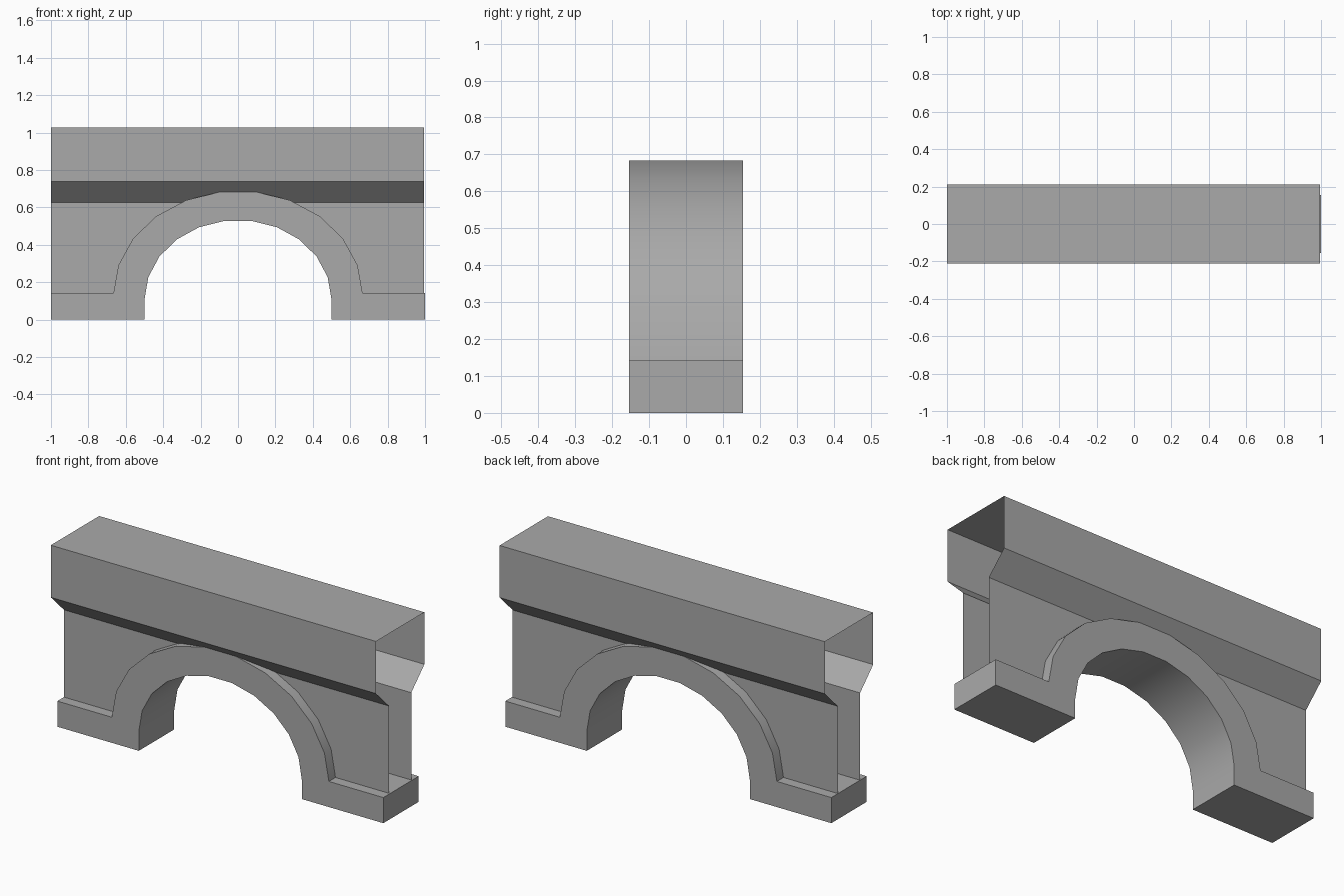
import bpy, bmesh, math

cube = bpy.data.objects.get("Cube")
if cube:
    bpy.data.objects.remove(cube)

stone = bpy.data.materials.new("grey_stone")
stone.use_nodes = True
GREY = (0.4, 0.4, 0.4, 1)
stone.diffuse_color = GREY
stone.node_tree.nodes["Principled BSDF"].inputs["Base Color"].default_value = GREY

SEGMENTS = 11
ARCH_Y = 0.155      # half depth of arch and footings
WALL_Y = 0.097      # half depth of the recessed walls
PARAPET_Y = 0.212
FOOT_TOP = 0.142
WALL_TOP, PARAPET_LOW, PARAPET_TOP = 0.626, 0.739, 1.028
LEFT, RIGHT = -1.0, 0.995   # ends of walls and parapet


def arc(half_width, rise, base):
    """Half ellipse from left to right as (x, z) points."""
    steps = [math.pi * i / SEGMENTS for i in range(SEGMENTS + 1)]
    return [(-half_width * math.cos(a), base + rise * math.sin(a)) for a in steps]


def finish(bm, name):
    mesh = bpy.data.meshes.new(name)
    bm.to_mesh(mesh)
    bm.free()
    mesh.materials.append(stone)
    obj = bpy.data.objects.new(name, mesh)
    bpy.context.collection.objects.link(obj)
    return obj


def panel(bm, outline, y):
    return bm.faces.new([bm.verts.new((x, y, z)) for x, z in outline])


# Arch ring with its two footings: one closed extruded outline
inner = arc(0.5, 0.426, 0.107)
outer = arc(0.666, 0.553, 0.136)
outer[0], outer[-1] = (-0.666, FOOT_TOP), (0.666, FOOT_TOP)
outline = ([(-1, 0), (-0.5, 0)] + inner + [(0.5, 0), (1, 0), (1, FOOT_TOP)]
           + outer[::-1] + [(-1, FOOT_TOP)])
bm = bmesh.new()
front = panel(bm, outline, -ARCH_Y)
grown = bmesh.ops.extrude_face_region(bm, geom=[front], use_keep_orig=True)
moved = [v for v in grown["geom"] if isinstance(v, bmesh.types.BMVert)]
bmesh.ops.translate(bm, verts=moved, vec=(0, 2 * ARCH_Y, 0))
bmesh.ops.recalc_face_normals(bm, faces=bm.faces)
arch = finish(bm, "arch_and_footings")

# Thin spandrel walls whose lower edge is hidden inside the arch ring
hidden = arc(0.6, 0.49, 0.11)
wall = ([(LEFT, 0.11)] + hidden
        + [(RIGHT, 0.11), (RIGHT, WALL_TOP), (LEFT, WALL_TOP)])
for name, y, points in (("front_wall", -WALL_Y, wall),
                        ("back_wall", WALL_Y, wall[::-1])):
    bm = bmesh.new()
    panel(bm, points, y)
    finish(bm, name)

# Parapet: flared channel, open at both ends and underneath
side = [(-WALL_Y, WALL_TOP), (-PARAPET_Y, PARAPET_LOW), (-PARAPET_Y, PARAPET_TOP)]
profile = side + [(-y, z) for y, z in side[::-1]]
bm = bmesh.new()
rows = [[bm.verts.new((x, y, z)) for x in (LEFT, RIGHT)] for y, z in profile]
for low, high in zip(rows, rows[1:]):
    bm.faces.new((low[0], low[1], high[1], high[0]))
finish(bm, "parapet")

# Smooth the curved arch surfaces, keep the edges crisp
bpy.ops.object.select_all(action="DESELECT")
arch.select_set(True)
bpy.context.view_layer.objects.active = arch
bpy.ops.object.shade_smooth_by_angle(angle=math.radians(30))
